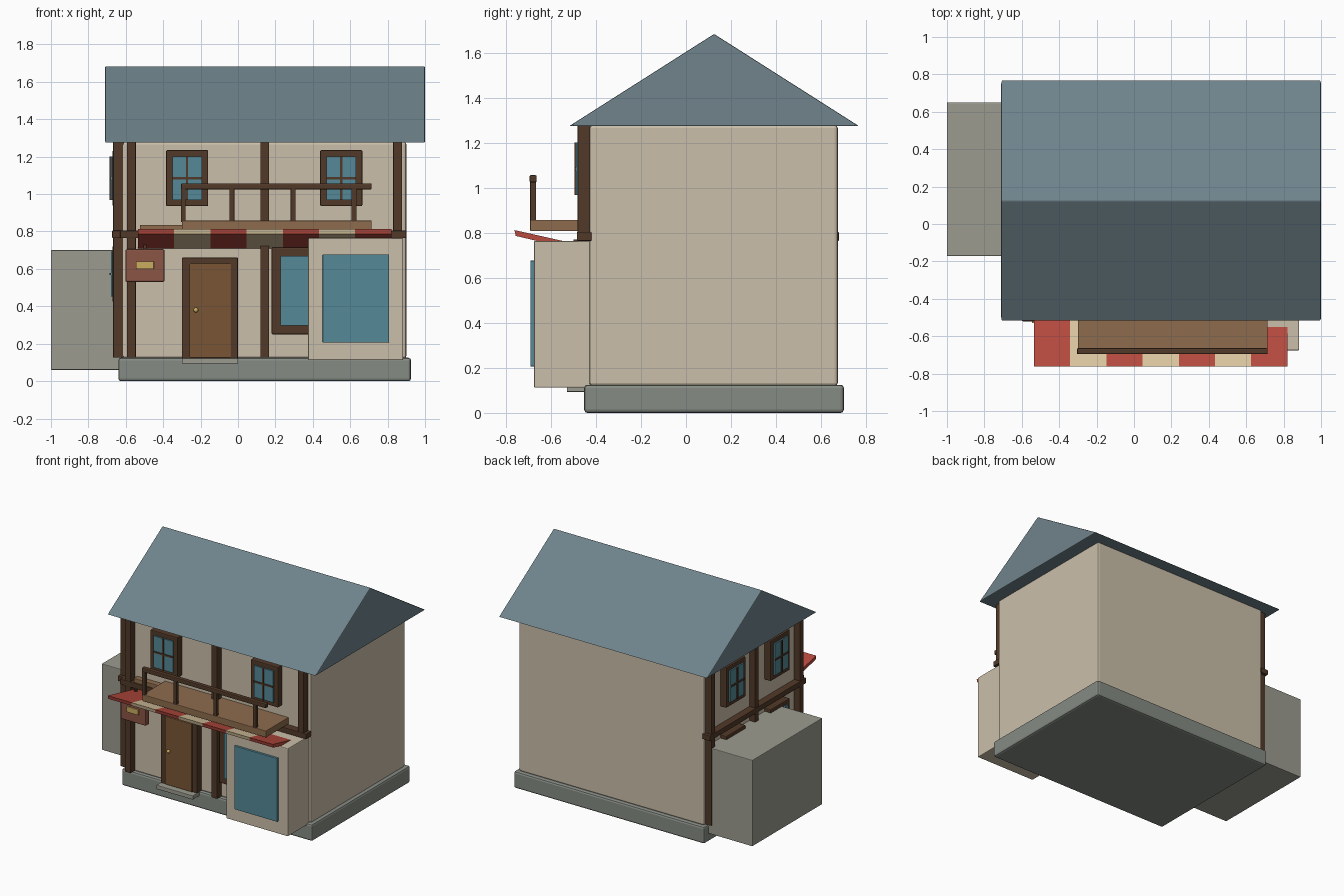
import bpy, bmesh
from mathutils import Vector

if "Cube" in bpy.data.objects:
    bpy.data.objects.remove(bpy.data.objects["Cube"])


def mat(name, r, g, b):
    m = bpy.data.materials.new(name)
    m.diffuse_color = (r, g, b, 1)
    m.use_nodes = True
    m.node_tree.nodes["Principled BSDF"].inputs["Base Color"].default_value = m.diffuse_color
    return m


WALL = mat("plaster", 0.60, 0.52, 0.40)
STONE = mat("stone", 0.24, 0.26, 0.23)
ANNEX = mat("annex_grey", 0.33, 0.33, 0.28)
ROOF = mat("slate", 0.16, 0.23, 0.26)
TIMBER = mat("timber", 0.085, 0.042, 0.022)
DOOR = mat("door_wood", 0.19, 0.09, 0.035)
DECK = mat("deck_wood", 0.27, 0.15, 0.075)
GLASS = mat("glass", 0.09, 0.25, 0.31)
RED = mat("awning_red", 0.48, 0.07, 0.05)
CREAM = mat("awning_cream", 0.72, 0.58, 0.36)
SIGN = mat("sign_red", 0.26, 0.09, 0.06)
BRASS = mat("brass", 0.60, 0.42, 0.12)


def finish(ob, m, bevel):
    ob.data.materials.append(m)
    if bevel:
        b = ob.modifiers.new("bevel", 'BEVEL')
        b.width, b.segments = bevel, 2
    return ob


def box(name, x, y, z, m, bevel=0.004):
    """Box from (min, max) ranges on each axis."""
    bm = bmesh.new()
    bmesh.ops.create_cube(bm, size=1)
    for v in bm.verts:
        v.co = Vector([r[0] + (c + 0.5) * (r[1] - r[0]) for c, r in zip(v.co, (x, y, z))])
    me = bpy.data.meshes.new(name)
    bm.to_mesh(me)
    bm.free()
    ob = bpy.data.objects.new(name, me)
    bpy.context.collection.objects.link(ob)
    return finish(ob, m, bevel)


def prism(name, profile, x0, x1, m, bevel=0.0):
    """Extrude a (y, z) profile along x."""
    bm = bmesh.new()
    f = bm.faces.new([bm.verts.new((x0, y, z)) for y, z in profile])
    ext = bmesh.ops.extrude_face_region(bm, geom=[f])['geom']
    bmesh.ops.translate(bm, vec=(x1 - x0, 0, 0),
                        verts=[g for g in ext if isinstance(g, bmesh.types.BMVert)])
    bmesh.ops.recalc_face_normals(bm, faces=bm.faces)
    me = bpy.data.meshes.new(name)
    bm.to_mesh(me)
    bm.free()
    ob = bpy.data.objects.new(name, me)
    bpy.context.collection.objects.link(ob)
    return finish(ob, m, bevel)


FRONT, LEFT = -0.43, -0.62   # wall planes


def on_wall(side, name, u, d, z, m, bevel=0.004):
    """Box on a wall: u = range along the wall, d = (inner, outer) distance outward."""
    if side == 'front':
        return box(name, u, (FRONT - d[1], FRONT - d[0]), z, m, bevel)
    return box(name, (LEFT - d[1], LEFT - d[0]), u, z, m, bevel)


def window(side, name, c, z0, z1, w=0.225, muntins=True, b=0.033):
    h, zc = w / 2, (z0 + z1) / 2
    on_wall(side, name + "_frame", (c - h, c + h), (-0.01, 0.05), (z0, z1), TIMBER, 0.006)
    on_wall(side, name + "_glass", (c - h + b, c + h - b), (0.02, 0.06), (z0 + b, z1 - b), GLASS, 0)
    if muntins:
        on_wall(side, name + "_upright_bar", (c - .006, c + .006), (0.03, 0.066), (z0 + b, z1 - b), TIMBER, 0)
        on_wall(side, name + "_cross_bar", (c - h + b, c + h - b), (0.03, 0.066), (zc - .006, zc + .006), TIMBER, 0)


# main masses
box("foundation", (-0.64, 0.925), (-0.453, 0.702), (0, 0.125), STONE, 0.014)
box("house_body", (LEFT, 0.90), (FRONT, 0.675), (0.12, 1.28), WALL, 0.014)
box("side_annex", (-1.0, -0.61), (-0.172, 0.65), (0.06, 0.70), ANNEX, 0.005)
prism("gable_roof", [(-0.52, 1.275), (0.77, 1.275), (0.125, 1.685)], -0.71, 1.0, ROOF, 0.006)

# timber framing
for i, x in enumerate((-0.57, 0.143, 0.853)):
    on_wall('front', f"front_post_{i}", (x - .024, x + .024), (-0.01, 0.052), (0.125, 1.28), TIMBER)
for i, y in enumerate((-0.405, 0.12, 0.635)):
    on_wall('left', f"side_post_{i}", (y - .022, y + .022), (-0.01, 0.048), (0.125, 1.28), TIMBER)
on_wall('front', "front_beam", (-0.63, 0.90), (-0.01, 0.055), (0.765, 0.805), TIMBER)
on_wall('left', "side_beam", (-0.45, 0.68), (-0.01, 0.053), (0.765, 0.805), TIMBER)

# windows
for i, x in enumerate((-0.272, 0.552)):
    window('front', f"upper_front_window_{i}", x, 0.935, 1.235)
for i, y in enumerate((-0.15, 0.37)):
    window('left', f"upper_side_window_{i}", y, 0.935, 1.235)
    window('left', f"lower_side_window_{i}", y, 0.42, 0.725)
window('front', "shop_window", 0.37, 0.25, 0.715, 0.38, False, 0.047)

# bay display window
box("bay_box", (0.375, 0.883), (-0.676, -0.42), (0.112, 0.765), WALL, 0.006)
box("bay_glass", (0.453, 0.807), (-0.692, -0.66), (0.207, 0.677), GLASS, 0.002)

# door
on_wall('front', "door_frame", (-0.30, 0.0), (-0.01, 0.05), (0.12, 0.66), TIMBER, 0.005)
on_wall('front', "door_panel", (-0.26, -0.037), (0.0, 0.06), (0.125, 0.63), DOOR)
on_wall('front', "door_step", (-0.30, 0.0), (-0.01, 0.10), (0.093, 0.123), ANNEX)
bpy.ops.mesh.primitive_uv_sphere_add(segments=12, ring_count=8, radius=0.013, location=(-0.225, -0.496, 0.38))
knob = bpy.context.object
knob.name = "door_knob"
knob.data.materials.append(BRASS)
bpy.ops.object.shade_smooth()

# striped awning, tilted up toward the street
w = 1.355 / 7
for i in range(7):
    x0 = -0.535 + i * w
    prism(f"awning_stripe_{i}", [(-0.757, 0.787), (-0.763, 0.813), (-0.43, 0.738), (-0.43, 0.710)],
          x0, x0 + w, CREAM if i % 2 else RED)
on_wall('front', "awning_rail", (-0.525, 0.70), (0, 0.045), (0.80, 0.835), DECK)

# balcony
box("balcony_floor", (-0.30, 0.715), (-0.693, -0.42), (0.808, 0.858), DECK)
box("balcony_handrail", (-0.305, 0.715), (-0.696, -0.664), (1.025, 1.057), TIMBER, 0.006)
for i, x in enumerate((-0.293, -0.033, 0.295, 0.62)):
    box(f"balcony_post_{i}", (x - .013, x + .013), (-0.693, -0.667), (0.85, 1.03), TIMBER, 0.002)

# hanging sign
on_wall('front', "sign_board", (-0.602, -0.393), (0.045, 0.09), (0.53, 0.705), SIGN, 0.008)
on_wall('front', "sign_plate", (-0.545, -0.45), (0.08, 0.10), (0.60, 0.64), BRASS, 0.002)
on_wall('front', "sign_hook", (-0.505, -0.49), (0.05, 0.07), (0.70, 0.77), TIMBER, 0)
